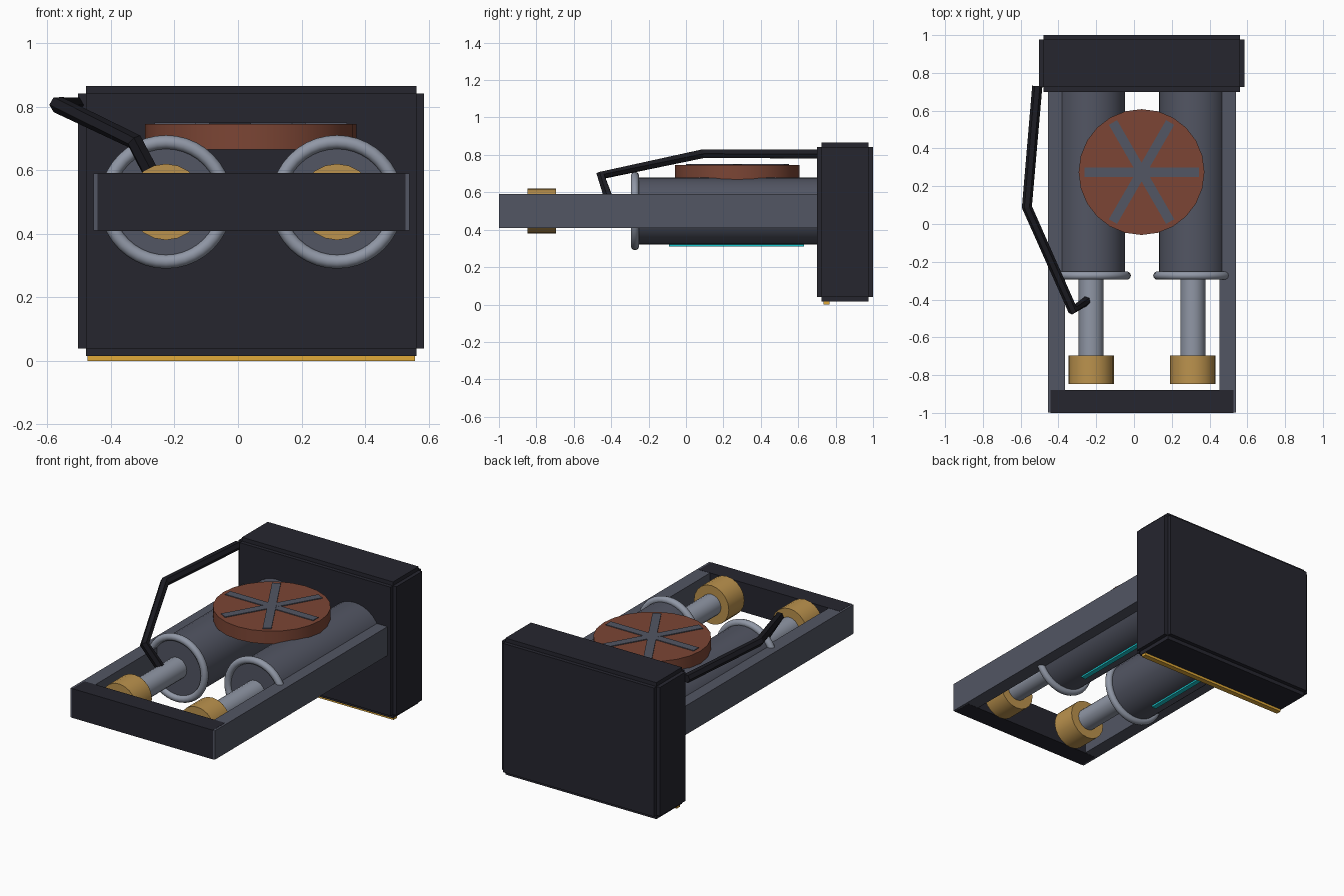
import bpy, math
from mathutils import Vector

if "Cube" in bpy.data.objects:
    bpy.data.objects.remove(bpy.data.objects["Cube"])

CX = 0.0425            # centre line of the machine
BARREL_X = (CX - 0.269, CX + 0.269)
AXIS_Z = 0.5


def material(name, rgb):
    m = bpy.data.materials.new(name)
    m.diffuse_color = (*rgb, 1)
    m.use_nodes = True
    m.node_tree.nodes["Principled BSDF"].inputs["Base Color"].default_value = m.diffuse_color
    return m


DARK = material("dark_casing", (0.019, 0.019, 0.028))
BLACK = material("black_rubber", (0.012, 0.012, 0.017))
STEEL = material("blue_grey_steel", (0.085, 0.092, 0.125))
CHROME = material("light_metal", (0.28, 0.31, 0.38))
BRASS = material("brass", (0.50, 0.29, 0.075))
AMBER = material("amber", (0.75, 0.40, 0.04))
RUST = material("rust_red", (0.20, 0.06, 0.035))
CYAN = material("cyan_glow", (0.01, 0.60, 0.65))


def finish(name, mat, smooth=False):
    ob = bpy.context.object
    ob.name = name
    ob.data.materials.clear()
    ob.data.materials.append(mat)
    if smooth:
        bpy.ops.object.shade_smooth_by_angle(angle=math.radians(40))
    return ob


def box(name, lo, hi, mat, turn=0):
    lo, hi = Vector(lo), Vector(hi)
    bpy.ops.mesh.primitive_cube_add(size=1, location=(lo + hi) / 2, rotation=(0, 0, turn))
    bpy.context.object.scale = hi - lo
    bpy.ops.object.transform_apply(location=False, rotation=False, scale=True)
    return finish(name, mat)


def rod(name, x, y0, y1, r, mat, sides=24):
    # cylinder lying along y
    bpy.ops.mesh.primitive_cylinder_add(vertices=sides, radius=r, depth=y1 - y0,
                                        location=(x, (y0 + y1) / 2, AXIS_Z),
                                        rotation=(math.pi / 2, 0, 0))
    return finish(name, mat, True)


# Rear casing: three crossed slabs give the stepped edges
outer_lo, outer_hi = Vector((-0.503, 0.70, 0.015)), Vector((0.585, 1.0, 0.865))
for axis, label in enumerate(("wide", "deep", "tall")):
    inset = Vector((0.024, 0.024, 0.024))
    inset[axis] = 0
    box("casing_" + label, outer_lo + inset, outer_hi - inset, DARK)

# Amber strip under the casing
box("base_strip", (-0.474, 0.735, 0.0), (0.557, 0.768, 0.02), AMBER)

# Frame: two side rails and a front crossbar
for side, label in ((-1, "left"), (1, "right")):
    xs = sorted((CX + side * 0.4975, CX + side * 0.409))
    box("rail_" + label, (xs[0], -0.999, 0.41), (xs[1], 0.75, 0.59), STEEL)
box("crossbar", (-0.442, -1.0, 0.409), (0.527, -0.88, 0.591), DARK)

# Twin barrels with collar, piston, knob and glow strip
for x, label in zip(BARREL_X, ("left", "right")):
    rod("barrel_" + label, x, -0.275, 0.75, 0.18, STEEL, 32)
    bpy.ops.mesh.primitive_torus_add(major_radius=0.188, minor_radius=0.022,
                                     major_segments=40, minor_segments=10,
                                     location=(x, -0.273, AXIS_Z),
                                     rotation=(math.pi / 2, 0, 0))
    finish("collar_" + label, CHROME, True)
    rod("piston_" + label, x, -0.72, -0.26, 0.066, CHROME, 20)
    rod("knob_" + label, x, -0.848, -0.695, 0.12, BRASS, 20)
    box("glow_strip_" + label, (x - 0.015, -0.09, 0.311), (x + 0.015, 0.63, 0.33), CYAN)

# Round valve wheel on top with three crossing bars
HUB = Vector((0.04, 0.275, 0.705))
bpy.ops.mesh.primitive_cylinder_add(vertices=24, radius=0.333, depth=0.08, location=HUB)
finish("wheel", RUST, True)
for i in range(3):
    half = Vector((0.303, 0.025, 0.004))
    mid = HUB + Vector((0, 0, 0.0405 + 0.0005 * i))
    box(f"wheel_bar_{i + 1}", mid - half, mid + half, STEEL, i * math.pi / 3)

# Hose from the casing to the left piston
points = [(-0.512, 0.73, 0.805), (-0.567, 0.09, 0.806),
          (-0.325, -0.455, 0.69), (-0.226, -0.39, 0.50)]
curve = bpy.data.curves.new("hose", "CURVE")
curve.dimensions = "3D"
curve.bevel_depth = 0.027
curve.bevel_resolution = 1
curve.use_fill_caps = True
spline = curve.splines.new("POLY")
spline.points.add(len(points) - 1)
for p, co in zip(spline.points, points):
    p.co = (*co, 1)
hose = bpy.data.objects.new("hose", curve)
bpy.context.collection.objects.link(hose)
bpy.ops.object.select_all(action="DESELECT")
hose.select_set(True)
bpy.context.view_layer.objects.active = hose
bpy.ops.object.convert(target="MESH")
finish("hose", BLACK)
bpy.ops.object.shade_flat()
